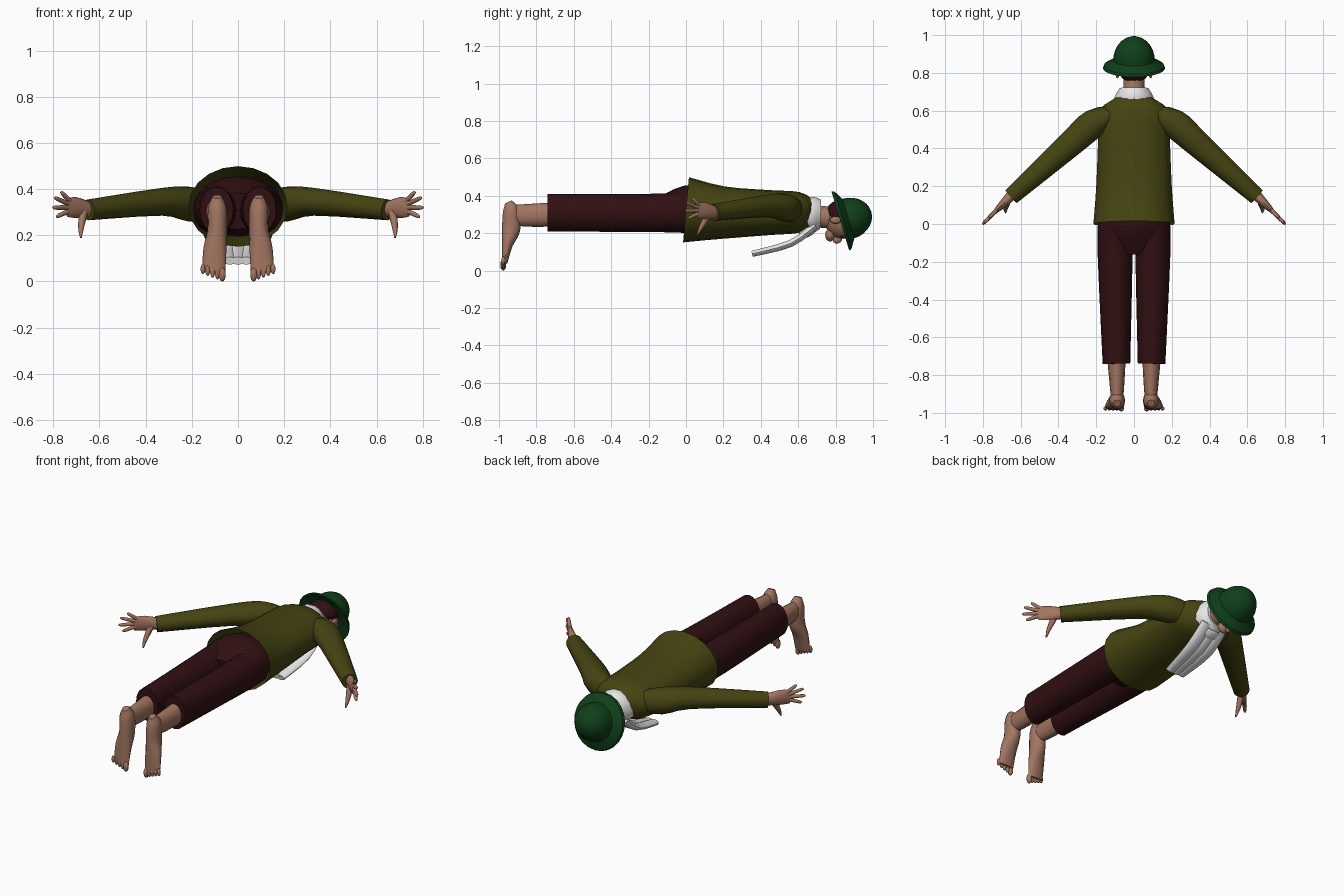
import bpy, bmesh, math
from mathutils import Vector, Matrix

old = bpy.data.objects.get("Cube")
if old:
    bpy.data.objects.remove(old)


def material(name, red, green, blue):
    m = bpy.data.materials.new(name)
    m.use_nodes = True
    m.diffuse_color = (red, green, blue, 1)
    m.node_tree.nodes["Principled BSDF"].inputs["Base Color"].default_value = m.diffuse_color
    return m


OLIVE = material("olive wool", .06, .058, .006)
MAROON = material("dark maroon", .03, .005, .006)
SKIN = material("skin", .36, .18, .12)
GREEN = material("dark green felt", .005, .05, .01)
WHITE = material("white cloth", .8, .8, .8)
DARK = material("dark eye", .01, .01, .01)

ALONG_BODY = Vector((0, 1, 0))
UP = Vector((0, 0, 1))


def finish(name, bm, mat, angle=50):
    bmesh.ops.recalc_face_normals(bm, faces=bm.faces)
    mesh = bpy.data.meshes.new(name)
    bm.to_mesh(mesh)
    bm.free()
    mesh.materials.append(mat)
    ob = bpy.data.objects.new(name, mesh)
    bpy.context.collection.objects.link(ob)
    bpy.context.view_layer.objects.active = ob
    for other in bpy.context.selected_objects:
        other.select_set(False)
    ob.select_set(True)
    bpy.ops.object.shade_smooth_by_angle(angle=math.radians(angle))


def smooth_rows(rows, steps):
    """Pass a smooth curve through the rows, end rows included."""
    rows = [Vector(row) for row in rows]
    result = []
    for i in range(len(rows) - 1):
        before, start = rows[max(i - 1, 0)], rows[i]
        end, after = rows[i + 1], rows[min(i + 2, len(rows) - 1)]
        leave, arrive = (end - before) / 2, (after - start) / 2
        for k in range(steps):
            t = k / steps
            ease = t * t * (3 - 2 * t)
            result.append(start.lerp(end, ease) + leave * t * (1 - t) ** 2
                          - arrive * t * t * (1 - t))
    return result + [rows[-1]]


def loft(name, mat, *rows, up=UP, sides=16, mirror=1, steps=3, open_start=False):
    """Skin elliptical rings; a row is x, y, z, half width, half height along up."""
    bm = bmesh.new()
    rows = smooth_rows(rows, steps)
    centres = [Vector((mirror * row[0], row[1], row[2])) for row in rows]
    rings = []
    for i, row in enumerate(rows):
        tangent = (centres[min(i + 1, len(rows) - 1)] - centres[max(i - 1, 0)]).normalized()
        tall = (up - tangent * up.dot(tangent)).normalized()
        wide = tangent.cross(tall)
        ring = []
        for k in range(sides):
            a = math.tau * k / sides
            offset = wide * row[3] * math.cos(a) + tall * row[4] * math.sin(a)
            ring.append(bm.verts.new(centres[i] + offset))
        rings.append(ring)
    for a, b in zip(rings, rings[1:]):
        for k in range(sides):
            bm.faces.new((a[k - 1], a[k], b[k], b[k - 1]))
    if not open_start:
        bm.faces.new(rings[0])
    bm.faces.new(rings[-1])
    finish(name, bm, mat)


def ball(name, mat, centre, radii, tilt=0, segments=16):
    bm = bmesh.new()
    bmesh.ops.create_uvsphere(bm, u_segments=segments, v_segments=segments // 2 + 2, radius=1)
    bm.transform(Matrix.Translation(centre) @ Matrix.Rotation(tilt, 4, 'X')
                 @ Matrix.Diagonal((*radii, 1)))
    finish(name, bm, mat, angle=80)


def make_hand(word, mirror):
    outward = Vector((1, -1, 0)).normalized()
    palm = Vector((.7, .1, .32))
    loft(word + "_palm", SKIN, (.63, .17, .31, .03, .03), (*palm, .02, .045),
         (.74, .06, .32, .01, .04), sides=12, mirror=mirror)
    # Fingers fan out from the palm, the outer ones shorter
    for i in range(4):
        angle = math.radians(36 - 18 * i)
        direction = outward * math.cos(angle) + UP * math.sin(angle)
        length = .145 - .01 * (i - 1.7) ** 2
        rows = [(*(palm + direction * length * t), size, size)
                for t, size in ((.3, .012), (.9, .009), (1, .003))]
        loft(f"{word}_finger_{i + 1}", SKIN, *rows, sides=8, mirror=mirror, steps=2)
    loft(word + "_thumb", SKIN, (.67, .12, .3, .02, .02), (.68, .08, .23, .012, .012),
         (.68, .06, .19, .004, .004), up=ALONG_BODY, sides=8, mirror=mirror)


def make_foot(word, mirror):
    # The heel is on top and the toes hang down
    loft(word + "_foot", SKIN, (.09, -.95, .367, .02, .02), (.09, -.935, .32, .04, .045),
         (.09, -.935, .22, .042, .05), (.1, -.955, .14, .05, .03),
         (.105, -.97, .04, .05, .015), up=ALONG_BODY, sides=14, mirror=mirror)
    for i in range(5):
        size = .011 if i else .016
        centre = (mirror * (.068 + .021 * i), -.977, .03 + .006 * i)
        ball(f"{word}_toe_{i + 1}", SKIN, centre, (size, size, .03 - .002 * i), segments=10)


# Jacket, open at the hem
loft("jacket_body", OLIVE, (0, 0, .325, .215, .175), (0, .2, .31, .2, .14),
     (0, .45, .31, .19, .12), (0, .6, .31, .185, .11), (0, .67, .3, .09, .075),
     sides=20, open_start=True)

# Trouser seat, partly under the jacket
loft("trouser_seat", MAROON, (0, .1, .32, .17, .12), (0, 0, .325, .19, .13),
     (0, -.15, .305, .12, .08), sides=20)

# Limbs
for mirror, word in ((1, "left"), (-1, "right")):
    loft(word + "_sleeve", OLIVE, (.09, .59, .32, .04, .06), (.21, .535, .335, .075, .075),
         (.33, .43, .345, .07, .06), (.65, .145, .31, .045, .045), mirror=mirror)
    make_hand(word, mirror)
    loft(word + "_trouser_leg", MAROON, (.1, .02, .315, .09, .11), (.1, -.15, .308, .093, .103),
         (.093, -.74, .31, .073, .1), mirror=mirror)
    loft(word + "_shin", SKIN, (.093, -.7, .3, .05, .065), (.09, -.86, .295, .038, .06),
         (.09, -.95, .3, .03, .05), sides=12, mirror=mirror)
    make_foot(word, mirror)
    ball(word + "_ear", SKIN, (mirror * .088, .8, .27), (.012, .03, .02), segments=10)
    ball(word + "_eye", DARK, (mirror * .033, .835, .18), (.013, .008, .009), segments=8)

# Neck, head and face
loft("neck", SKIN, (0, .6, .3, .06, .06), (0, .8, .28, .055, .06), sides=14)
ball("head", SKIN, (0, .84, .27), (.085, .1, .1))
ball("hair", MAROON, (0, .84, .305), (.09, .095, .075))
ball("nose", SKIN, (0, .81, .165), (.014, .025, .02), tilt=.4, segments=10)
ball("chin", SKIN, (0, .77, .19), (.04, .026, .035), segments=12)

# Hat: a brim and a domed crown, turned and tilted with the head
profile = [(.1, .02), (.165, 0), (.16, .015), (.118, .04)]
for k in range(8):
    angle = math.pi / 2 * k / 7
    profile.append((.11 * math.cos(angle), .045 + .128 * math.sin(angle)))
bm = bmesh.new()
verts = [bm.verts.new((radius, 0, height)) for radius, height in profile]
edges = [bm.edges.new(pair) for pair in zip(verts, verts[1:])]
bmesh.ops.spin(bm, geom=verts + edges, cent=(0, 0, 0), axis=UP,
               angle=math.tau, steps=24, use_merge=True)
bmesh.ops.remove_doubles(bm, verts=bm.verts, dist=.0005)
bmesh.ops.holes_fill(bm, edges=[e for e in bm.edges if e.is_boundary], sides=30)
tilt = (ALONG_BODY + UP * .3).to_track_quat('Z', 'X').to_matrix().to_4x4()
bm.transform(Matrix.Translation((0, .825, .265)) @ tilt)
finish("hat", bm, GREEN, angle=40)

# Neckerchief: collar, knot and the pleats of the hanging tail
loft("scarf_collar", WHITE, (0, .64, .29, .11, .09), (0, .68, .3, .1, .098),
     (0, .72, .3, .075, .08), sides=14)
ball("scarf_knot", WHITE, (0, .65, .21), (.06, .05, .03), tilt=.5)
for i in (-1, 0, 1):
    x = .05 * i
    loft(f"scarf_pleat_{i + 2}", WHITE, (x, .69, .24, .04, .02), (x, .56, .145, .04, .02),
         (x * .7, .355, .09, .03, .017), sides=10)
